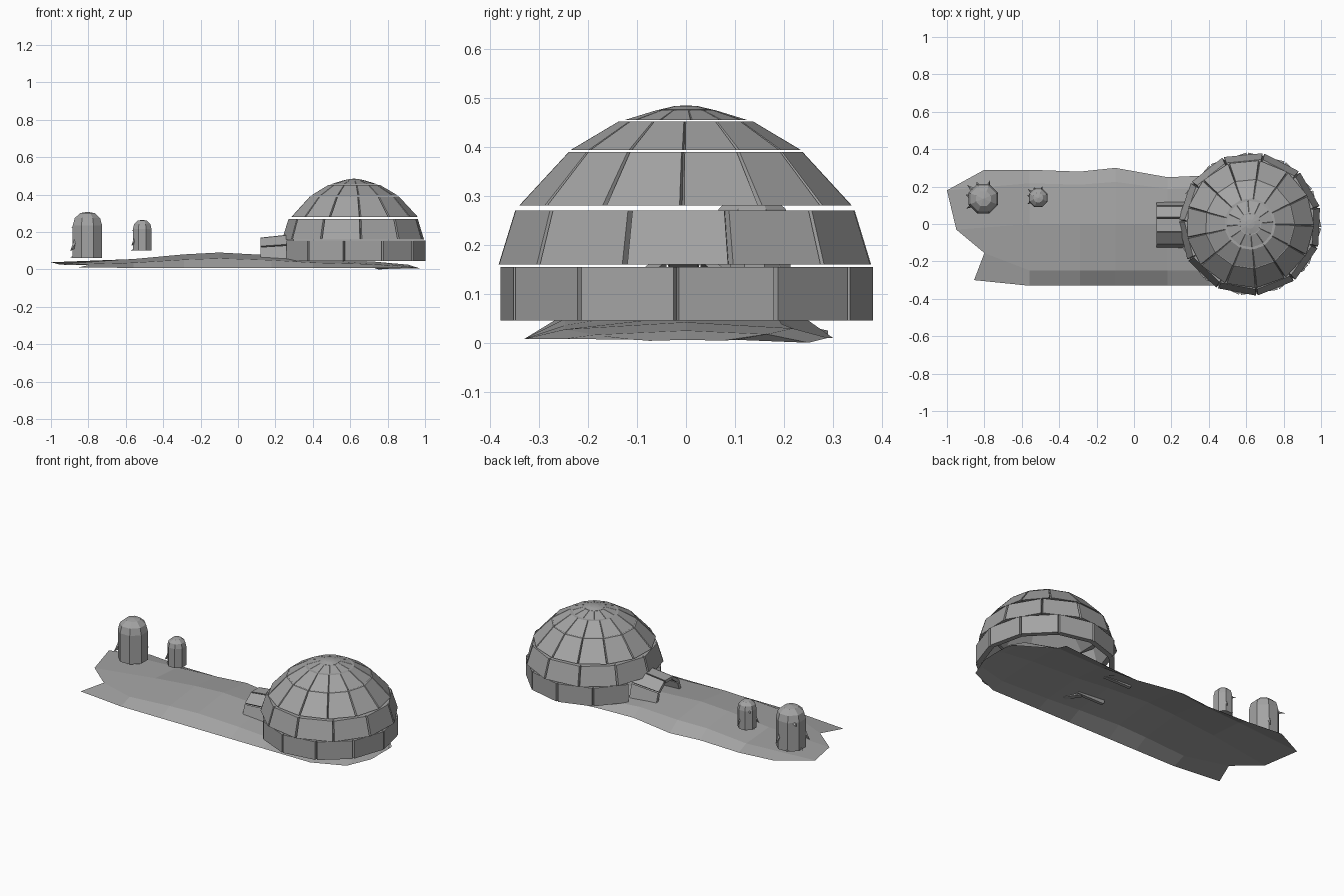
import bpy
from math import sin, cos, pi, radians

if "Cube" in bpy.data.objects:
    bpy.data.objects.remove(bpy.data.objects["Cube"])

CX = 0.62                       # dome centre
grey = bpy.data.materials.new("grey")
grey.diffuse_color = (0.37, 0.37, 0.37, 1)
grey.use_nodes = True
grey.node_tree.nodes["Principled BSDF"].inputs["Base Color"].default_value = grey.diffuse_color


def make(name, verts, faces):
    me = bpy.data.meshes.new(name)
    me.from_pydata(verts, [], faces)
    me.validate()
    me.materials.append(grey)
    ob = bpy.data.objects.new(name, me)
    bpy.context.collection.objects.link(ob)
    return ob


BOX = [(0, 1, 2, 3), (7, 6, 5, 4), (0, 4, 5, 1), (1, 5, 6, 2), (2, 6, 7, 3), (3, 7, 4, 0)]


def boxes(name, blocks):
    """Join a list of eight-corner blocks in one object."""
    verts, faces = [], []
    for b in blocks:
        n = len(verts)
        verts += b
        faces += [tuple(n + i for i in f) for f in BOX]
    return make(name, verts, faces)


def lathe(name, profile, sides, centre, turn=0.0):
    """Revolve (radius, z); the last point is a pole, the bottom is capped."""
    verts, faces = [], []
    for r, z in profile[:-1]:
        for i in range(sides):
            a = turn + 2 * pi * i / sides
            verts.append((centre[0] + r * cos(a), centre[1] + r * sin(a), z))
    verts.append((centre[0], centre[1], profile[-1][1]))
    rows = len(profile) - 1
    for k in range(rows - 1):
        for i in range(sides):
            j = (i + 1) % sides
            faces.append((k * sides + i, k * sides + j, (k + 1) * sides + j, (k + 1) * sides + i))
    top = (rows - 1) * sides
    faces += [(top + i, top + (i + 1) % sides, len(verts) - 1) for i in range(sides)]
    faces.append(tuple(reversed(range(sides))))
    return make(name, verts, faces)


def course(name, start, step, count, r0, z0, r1, z1, t=0.03):
    """Ring of flat, straight-sided snow blocks with thin upright joints."""
    blocks = []
    for i in range(count):
        a0 = radians(start + i * step + 0.8)
        a1 = radians(start + (i + 1) * step - 0.8)
        mid = (a0 + a1) / 2

        def side(d):
            return [(CX + r * cos(a) - d * cos(mid), r * sin(a) - d * sin(mid), z)
                    for r, z, a in ((r0, z0, a0), (r0, z0, a1), (r1, z1, a1), (r1, z1, a0))]
        blocks.append(side(0) + side(t))
    return boxes(name, blocks)


# Dome courses; the lowest leaves the doorway open
course("dome_course_1", -161.5, 31.7, 10, 0.382, 0.045, 0.382, 0.155)
course("dome_course_2", -19, 360 / 11, 11, 0.384, 0.16, 0.35, 0.27)
course("dome_course_3", -1.4, 360 / 13, 13, 0.342, 0.28, 0.24, 0.39)
course("dome_course_4", -1, 360 / 13, 13, 0.236, 0.394, 0.138, 0.452)
course("dome_course_5", 5, 30, 12, 0.125, 0.455, 0.06, 0.475, 0.02)
lathe("dome_cap", [(0.057, 0.468), (0.055, 0.476), (0.025, 0.483), (0, 0.485)], 12, (CX, 0))

# Entrance tunnel: arch of long blocks
arch = []
for i in range(5):
    a0, a1 = radians(i * 36 + 1.5), radians(i * 36 + 34.5)

    def loop(rw, rh):
        return [(x, rw * cos(a) - 0.005, 0.045 + (rh + rise) * sin(a))
                for x, a, rise in ((0.12, a0, 0), (0.12, a1, 0), (0.3, a1, 0.02), (0.3, a0, 0.02))]
    arch.append(loop(0.125, 0.13) + loop(0.105, 0.11))
boxes("entrance_tunnel", arch)

# Snow sheet: ragged left end, then stations (x, back y, front y, ridge z)
verts = [(-0.8, 0.29, 0.025), (-1, 0.18, 0.038), (-0.95, -0.03, 0.025),
         (-0.8, -0.155, 0.022), (-0.855, -0.30, 0.01)]
stations = [(-0.56, 0.29, -0.33, 0.055), (-0.29, 0.28, -0.33, 0.08),
            (-0.1, 0.30, -0.33, 0.09), (0.18, 0.25, -0.33, 0.075),
            (0.40, 0.26, -0.33, 0.055), (0.72, 0.29, -0.33, 0.042),
            (0.91, 0.22, -0.25, 0.025), (0.97, 0.1, -0.1, 0.006)]
for x, yb, yf, h in stations:
    verts += [(x, yb, min(0.01, h)), (x, yb * 0.75, h * 0.7), (x, 0, h),
              (x, yf * 0.75, h * 0.65), (x, yf, min(0.008, h))]
verts[35] = (0.75, 0.25, 0.0)   # lowest corner at the back
faces = [(5 * s + r, 5 * s + r + 1, 5 * s + r + 6, 5 * s + r + 5)
         for s in range(len(stations)) for r in range(4)]
make("snow_ground", verts, faces)


def spike(name, base, tip, w, h):
    """Flat four-sided spike used for beak, flippers and feet."""
    (bx, by, bz), (tx, ty, tz) = base, tip
    dx, dy = tx - bx, ty - by
    d = (dx * dx + dy * dy) ** 0.5
    px, py = -dy / d * w, dx / d * w
    v = [(bx + px, by + py, bz), (bx, by, bz + h), (bx - px, by - py, bz), (bx, by, bz - h), tip]
    make(name, v, [(0, 1, 4), (1, 2, 4), (2, 3, 4), (3, 0, 4), (3, 2, 1, 0)])


def bird(name, x, y, z, r, h):
    """Low-poly standing bird facing the back left."""
    prof = [(r, z), (r, z + 0.7 * h), (0.87 * r, z + 0.86 * h), (0.5 * r, z + 0.97 * h), (0, z + h)]
    lathe(name + "_body", prof, 8, (x, y), radians(22.5))

    def at(deg, rad, height):
        a = radians(deg)
        return (x + rad * r * cos(a), y + rad * r * sin(a), z + height * h)
    spike(name + "_beak", at(140, 0.85, 0.68), at(140, 1.35, 0.66), 0.16 * r, 0.04 * h)
    for s, side in ((1, "left"), (-1, "right")):
        spike(f"{name}_{side}_flipper", at(140 + s * 70, 0.85, 0.36),
              at(140 + s * 70, 1.25, 0.15), 0.12 * r, 0.14 * h)
        spike(f"{name}_{side}_foot", at(140 + s * 28, 0.8, 0.04),
              at(140 + s * 28, 1.15, 0.01), 0.2 * r, 0.03 * h)


bird("large_bird", -0.805, 0.135, 0.06, 0.085, 0.248)
bird("small_bird", -0.512, 0.14, 0.1, 0.054, 0.165)
